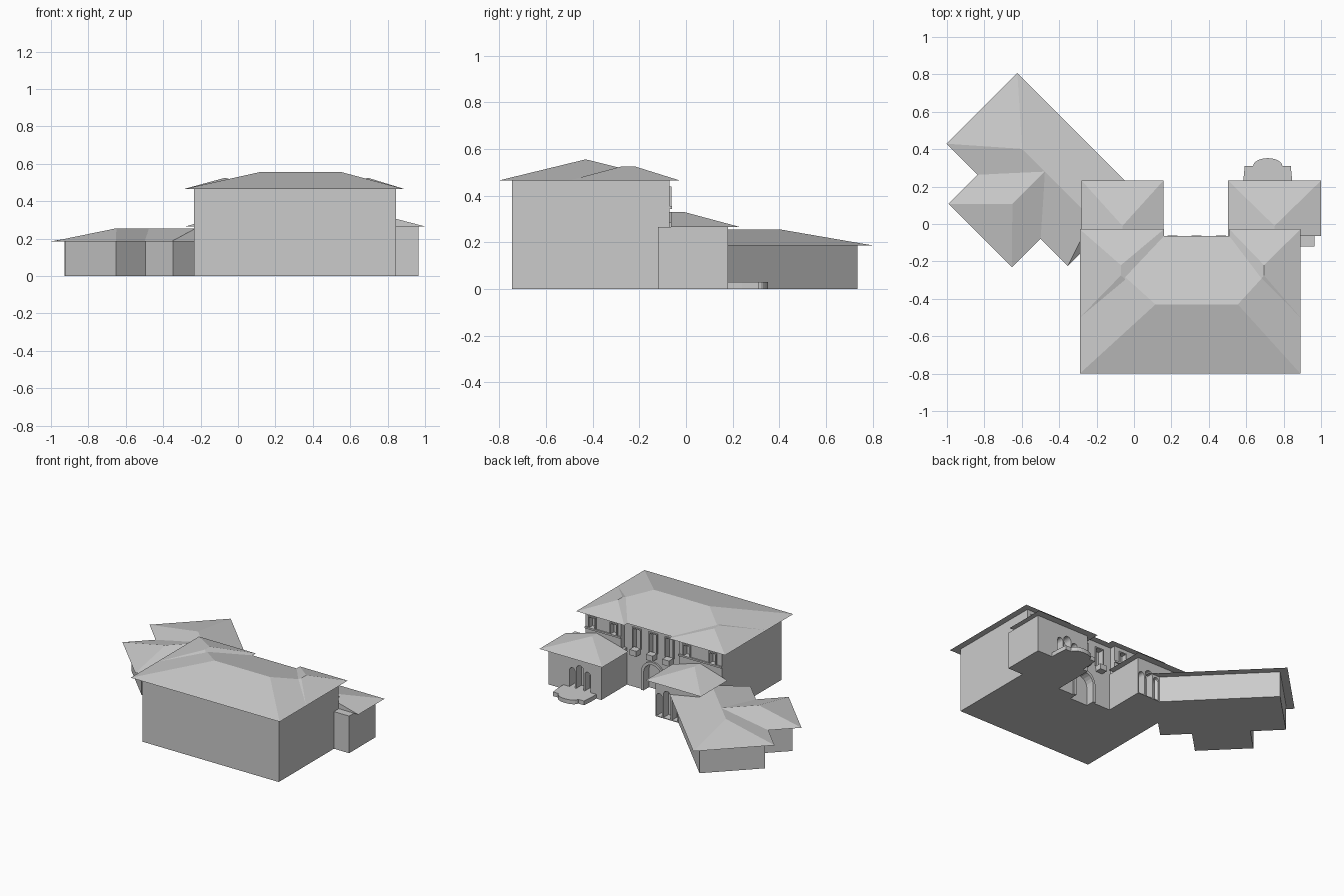
import bpy, bmesh
from math import pi, sin, cos
from mathutils import Matrix

if "Cube" in bpy.data.objects:
    bpy.data.objects.remove(bpy.data.objects["Cube"])

TURN = Matrix.Rotation(-pi / 4, 4, 'Z')     # frame of the angled annex


def finish(name, bm, mat=None):
    if mat:
        bm.transform(mat)
    bmesh.ops.recalc_face_normals(bm, faces=bm.faces[:])
    me = bpy.data.meshes.new(name)
    bm.to_mesh(me)
    bm.free()
    ob = bpy.data.objects.new(name, me)
    bpy.context.collection.objects.link(ob)
    return ob


def add_prism(bm, a, b):
    """Join two matching rings into a closed prism."""
    va, vb = [bm.verts.new(p) for p in a], [bm.verts.new(p) for p in b]
    bm.faces.new(va[::-1])
    bm.faces.new(vb)
    for i in range(len(va)):
        j = (i + 1) % len(va)
        bm.faces.new((va[i], va[j], vb[j], vb[i]))


def prism(name, pts, z0, z1, mat=None):
    bm = bmesh.new()
    add_prism(bm, [(x, y, z0) for x, y in pts], [(x, y, z1) for x, y in pts])
    return finish(name, bm, mat)


def rect(x0, x1, y0, y1):
    return [(x0, y0), (x1, y0), (x1, y1), (x0, y1)]


def box(name, x0, x1, y0, y1, z0, z1, mat=None):
    return prism(name, rect(x0, x1, y0, y1), z0, z1, mat)


def hip(name, corners, r1, r2, z0, z1, mat=None):
    """Hip roof; r1 is the ridge end near corners 0-1, r2 near corners 2-3."""
    bm = bmesh.new()
    a, b, c, d = [bm.verts.new((x, y, z0)) for x, y in corners]
    p, q = [bm.verts.new((x, y, z1)) for x, y in (r1, r2)]
    for f in ((a, b, p), (b, c, q, p), (c, d, q), (d, a, p, q), (d, c, b, a)):
        bm.faces.new(f)
    return finish(name, bm, mat)


def opening(x, w, z0, z1, arched):
    """Outline (x, z) of a window or an arched doorway."""
    r = w / 2
    if not arched:
        return [(x - r, z0), (x + r, z0), (x + r, z1), (x - r, z1)]
    arc = [(x + r * cos(pi * i / 10), z1 - r + r * sin(pi * i / 10)) for i in range(11)]
    return [(x - r, z0), (x + r, z0)] + arc


def recess(ob, holes):
    """Cut blind openings: each hole is (outline, wall y, depth)."""
    bm = bmesh.new()
    for pts, y, depth in holes:
        add_prism(bm, [(x, y - depth, z) for x, z in pts], [(x, y + .03, z) for x, z in pts])
    cutter = finish("cutter", bm)
    cutter.hide_render = True
    mod = ob.modifiers.new("openings", 'BOOLEAN')
    mod.operation, mod.object, mod.solver = 'DIFFERENCE', cutter, 'EXACT'
    with bpy.context.temp_override(object=ob, active_object=ob):
        bpy.ops.object.modifier_apply(modifier=mod.name)
    bpy.data.objects.remove(cutter)


def frame(name, x, w, z0, z1, y, out, t, arched):
    """Raised surround following an opening, open at the foot."""
    inner = opening(x, w, z0, z1, arched)[1:]
    outer = opening(x, w + 2 * t, z0, z1 + t, arched)[1:]
    if arched:
        inner.append((x - w / 2, z0))
        outer.append((x - w / 2 - t, z0))
    else:
        inner.append((x - w / 2, z0))
        outer.append((x - w / 2 - t, z0))
    ring = outer + inner[::-1]
    bm = bmesh.new()
    add_prism(bm, [(px, y - .005, pz) for px, pz in ring], [(px, y + out, pz) for px, pz in ring])
    return finish(name, bm)


# Main house walls, recessed in the middle of the rear side
WING, MID = -.07, -.11
walls = prism("main_walls", [(-.235, -.745), (.845, -.745), (.845, WING), (.565, WING),
                             (.565, MID), (.105, MID), (.105, WING), (-.235, WING)], 0, .466)
holes = [(opening(.335, .14, -.01, .2, True), MID, .05)]
holes += [(opening(x, .055, .265, .42, False), MID, .035) for x in (.205, .335, .465)]
wing_windows = (-.165, .04, .62, .79)
holes += [(opening(x, .045, .355, .43, False), WING, .03) for x in wing_windows]
recess(walls, holes)

# Main roof with two shallow rear wings
hip("main_roof", [(-.29, -.065), (-.29, -.8), (.89, -.8), (.89, -.065)],
    (.115, -.43), (.555, -.43), .465, .555)
for side, x0, x1, xr in (("left", -.29, .16, -.07), ("right", .51, .89, .695)):
    hip(side + "_wing_roof", [(x1, -.028), (x0, -.028), (x0, -.5), (x1, -.5)],
        (xr, -.22), (xr, -.275), .465, .525)

# Rear trim: door surround, balconies, window surrounds and sill bands
frame("door_surround", .335, .14, 0, .2, MID, .012, .02, True)
for x in (.205, .335, .465):
    box("balcony", x - .027, x + .027, MID - .005, -.062, .245, .285)
    frame("window_surround", x, .055, .285, .42, MID, .008, .008, False)
for x in wing_windows:
    frame("wing_window_surround", x, .045, .355, .43, WING, .008, .008, False)
for x0, x1 in ((-.235, .105), (.565, .845)):
    box("sill_band", x0, x1, WING - .005, WING + .01, .343, .355)

# Two low rear blocks with triple arches
for side, x0, x1, r0, r1, back, ax in (("left", -.235, .115, -.28, .157, -.07, .025),
                                       ("right", .545, .965, .503, 1.0, -.065, .715)):
    block = box(side + "_block_walls", x0, x1, -.12, .18, 0, .266)
    z = .03 if side == "right" else .005
    recess(block, [(opening(ax + dx, w, z, top, True), .18, .06)
                   for dx, w, top in ((-.061, .044, .17), (0, .058, .2), (.061, .044, .17))])
    xm = (r0 + r1) / 2
    hip(side + "_block_roof", [(r1, .232), (r0, .232), (r0, back), (r1, back)],
        (xm, -.01), (xm, back), .265, .33)

# Entrance platform with a rounded front step
lobe = [(.715 + .078 * cos(pi * i / 12), .31 + .042 * sin(pi * i / 12)) for i in range(13)]
prism("entrance_platform", [(.585, .17), (.845, .17), (.845, .24), (.838, .31)] + lobe +
      [(.592, .31), (.585, .24)], 0, .03)

# Angled annex: long body and a cross wing
box("annex_walls", -.96, -.14, -.353, .08, 0, .186, TURN)
hip("annex_roof", [(-1.012, .13), (-1.012, -.405), (-.092, -.41), (-.092, .13)],
    (-.707, -.139), (-.18, -.139), .185, .255, TURN)
box("cross_wing_walls", -.728, -.347, -.575, -.2, 0, .186, TURN)
hip("cross_wing_roof", [(-.778, -.625), (-.297, -.625), (-.297, -.139), (-.778, -.139)],
    (-.535, -.385), (-.535, -.139), .185, .255, TURN)
